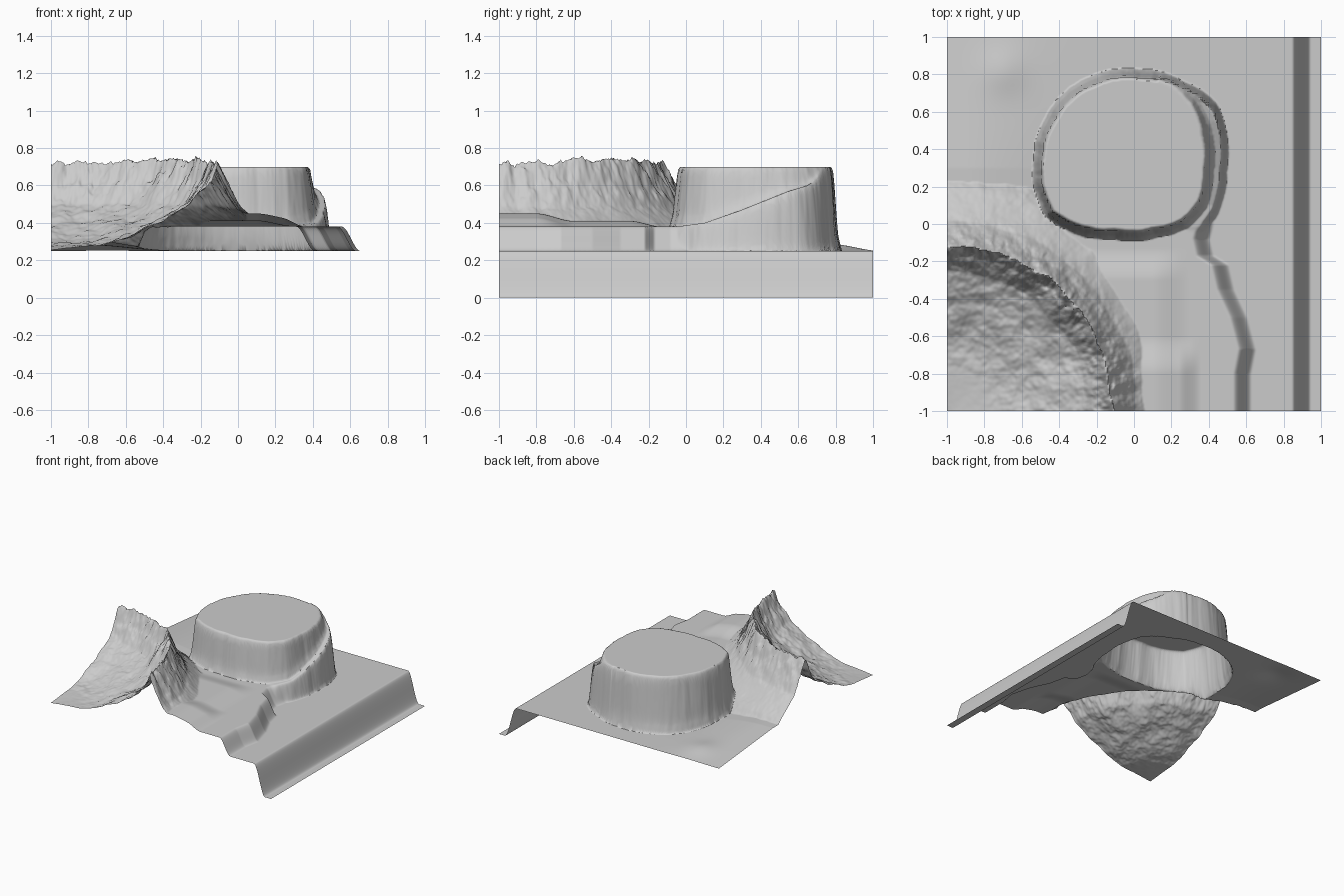
import bpy, bmesh, math
from mathutils import Vector, noise

if "Cube" in bpy.data.objects:
    bpy.data.objects.remove(bpy.data.objects["Cube"])

N = 290  # grid cells per side


def smooth(a, b, t):
    t = min(1.0, max(0.0, (t - a) / (b - a)))
    return t * t * (3 - 2 * t)


def lerp(points, t):
    """Piecewise linear lookup through (t, value) pairs."""
    if t <= points[0][0]:
        return points[0][1]
    for (a, u), (b, v) in zip(points, points[1:]):
        if t <= b:
            return u + (v - u) * (t - a) / (b - a)
    return points[-1][1]


def rough(x, y, scale, seed=0.0):
    return noise.fractal(Vector((x * scale, y * scale, seed)), 0.8, 2.0, 4)


# mesa rim outline, stored as radius by angle around its centre
CX, CY = -0.05, 0.37
RIM = [(-.48, .37), (-.42, .55), (-.3, .69), (-.15, .76), (.02, .775), (.18, .745),
       (.3, .64), (.365, .48), (.37, .3), (.34, .12), (.25, .02), (.1, -.02),
       (-.1, -.025), (-.3, 0), (-.43, .07), (-.48, .2)]
polar = sorted((math.atan2(y - CY, x - CX), math.hypot(x - CX, y - CY)) for x, y in RIM)
polar = ([(a - math.tau, r) for a, r in polar[-2:]] + polar
         + [(a + math.tau, r) for a, r in polar[:2]])

# profiles: terrace edge x by y, spiral ramp height by y, ridge height by radius
EDGE = [(-1, .58), (-.8, .58), (-.67, .605), (-.5, .56), (-.35, .49), (-.22, .46),
        (-.17, .38), (-.08, .36), (0, .38)]
RAMP = [(-.05, .38), (.1, .40), (.3, .47), (.55, .57), (.65, .60), (.77, .69)]
RIDGE = [(0, .255), (.25, .28), (.4, .32), (.6, .41), (.75, .50), (.83, .61), (.885, .72),
         (.92, .65), (.96, .57), (1.02, .48), (1.08, .43), (1.2, .34), (1.3, .25)]


def mesa_distance(x, y):
    a = math.atan2(y - CY, x - CX)
    return math.hypot(x - CX, y - CY) - lerp(polar, a), a


def height(x, y):
    # plain, swelling gently towards the left edge
    left = 1 - smooth(-.9, -.3, x)
    z = .25 + .065 * lerp([(.3, 1), (1, 0)], y) * left
    z += .02 * math.exp(-((x + .7) ** 2 + (y - .82) ** 2) / .015)

    # stepped terraces in front of the mesa
    edge = lerp(EDGE, y)
    back = .12 * smooth(-.4, -1, x) if x > -.4 else .12 * lerp([(-1, 1), (-.4, 0)], x)
    mask = 1 - smooth(edge - .05, edge + .05, x)
    mask *= 1 - smooth(back - .04, back + .09, y)
    z += (.38 - .02 * left - z) * mask
    z += .03 * (1 - smooth(.1, .3, x)) * (1 - smooth(-.3, -.13, y)) * mask
    z += .04 * (1 - smooth(.24, .36, x)) * (1 - smooth(-.8, -.6, y)) * mask

    # curved rocky ridge around the front left corner
    r = math.hypot(x + 1, y + 1)
    if r < 1.3:
        n = rough(x, y, 5)
        a = math.atan2(y + 1, x + 1)
        near = math.exp(-((r - .89) / .12) ** 2)
        h = lerp(RIDGE, r + .02 * n)
        h += near * (.025 * math.sin(2 * a) ** 2 + .03 * rough(x, y, 16, 3))
        h += .012 * n * smooth(.1, .4, r) * (1 - smooth(1, 1.2, r))
        z = max(z, h) if r > .9 else h

    # mesa wall, rim and flat top, with a ramp spiralling up its right side
    d, a = mesa_distance(x, y)
    if d < .2:
        d += .005 * rough(x, y, 10, 7) * smooth(-.1, 0, d)
        if x > .1 and -1.0 < a < 1.15:
            width = .085 * smooth(-1.0, -.75, a) * (1 - smooth(.4, 1.1, a))
            step = lerp(RAMP, y)
            z = max(z, z + (step - z) * (1 - smooth(width, width + .045, d)))
        wall = lerp([(-.005, 1), (.008, .94), (.035, .2), (.055, 0)], d)
        z += (.70 - z) * wall

    # long straight drop on the right
    return max(0.0, z * (1 - smooth(.845, .945, x)))


bm = bmesh.new()
bmesh.ops.create_grid(bm, x_segments=N, y_segments=N, size=1.0)
for v in bm.verts:
    v.co.z = height(v.co.x, v.co.y)
mesh = bpy.data.meshes.new("terrain")
bm.to_mesh(mesh)
bm.free()
terrain = bpy.data.objects.new("terrain", mesh)
bpy.context.collection.objects.link(terrain)
bpy.context.view_layer.objects.active = terrain
terrain.select_set(True)
bpy.ops.object.shade_smooth_by_angle(angle=math.radians(60))
